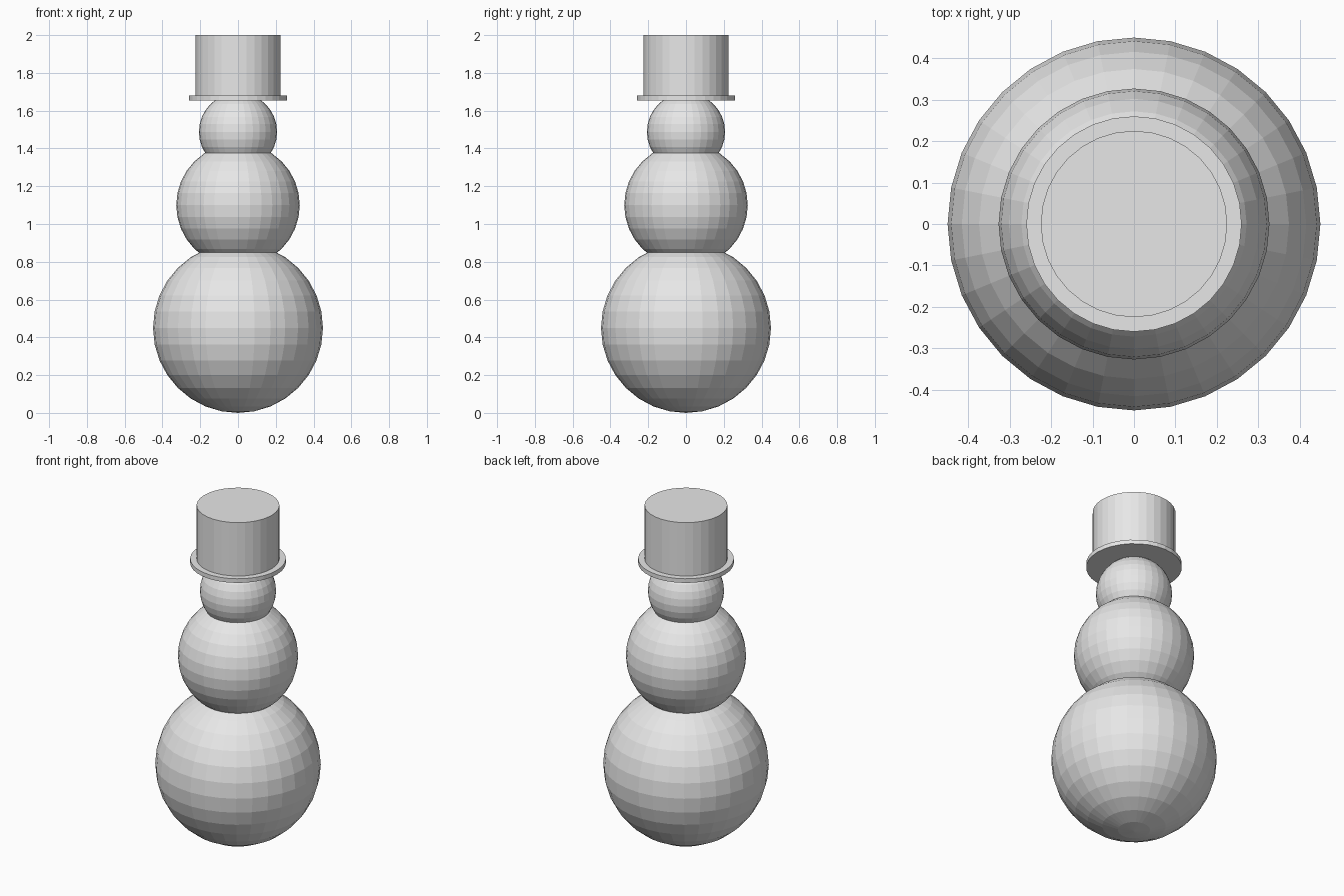
import bpy

cube = bpy.data.objects.get("Cube")
if cube:
    bpy.data.objects.remove(cube, do_unlink=True)

SIDES = 32

# Single plain grey for the whole figure
grey = bpy.data.materials.new("light_grey")
grey.use_nodes = True
colour = (0.8, 0.8, 0.8, 1)
grey.diffuse_color = colour
grey.node_tree.nodes["Principled BSDF"].inputs["Base Color"].default_value = colour


def finish(name):
    obj = bpy.context.object
    obj.name = name
    obj.data.materials.append(grey)
    bpy.ops.object.shade_flat()


def ball(name, radius, z):
    bpy.ops.mesh.primitive_uv_sphere_add(
        segments=SIDES, ring_count=SIDES // 2, radius=radius, location=(0, 0, z))
    finish(name)


def disc(name, radius, bottom, top):
    bpy.ops.mesh.primitive_cylinder_add(
        vertices=SIDES, radius=radius, depth=top - bottom,
        location=(0, 0, (bottom + top) / 2))
    finish(name)


# Stacked snowballs
ball("lower_body", 0.45, 0.45)
ball("upper_body", 0.327, 1.1)
ball("head", 0.207, 1.488)

# Top hat
disc("hat_brim", 0.26, 1.655, 1.68)
disc("hat_crown", 0.225, 1.655, 2.0)
